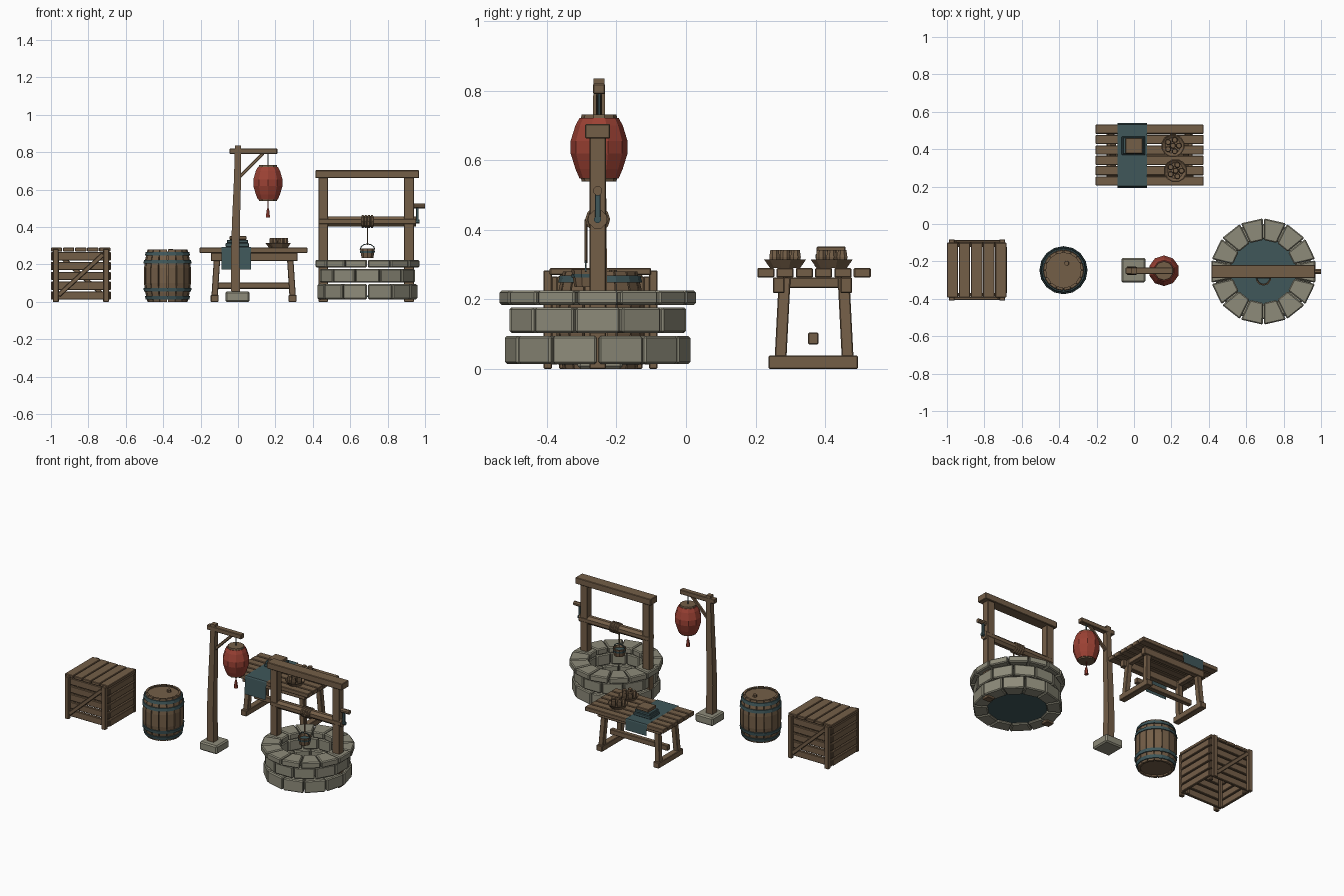
import bpy, bmesh, math
from mathutils import Vector, Matrix

if "Cube" in bpy.data.objects:
    bpy.data.objects.remove(bpy.data.objects["Cube"])

def mat(name, c):
    m = bpy.data.materials.new(name)
    m.diffuse_color = (*c, 1)
    m.use_nodes = True
    m.node_tree.nodes["Principled BSDF"].inputs["Base Color"].default_value = m.diffuse_color
    return m

WOOD = mat("weathered_wood", (0.175, 0.113, 0.064))
STONE = mat("grey_stone", (0.27, 0.26, 0.195))
TEAL = mat("dark_teal", (0.05, 0.095, 0.102))
RED = mat("lantern_red", (0.33, 0.053, 0.034))

def finish(name, bm, m, bevel=0.0, matrix=None):
    bmesh.ops.remove_doubles(bm, verts=bm.verts, dist=1e-5)
    bmesh.ops.recalc_face_normals(bm, faces=bm.faces)
    if bevel:
        bmesh.ops.bevel(bm, geom=bm.edges[:], offset=bevel, segments=1, affect='EDGES')
    if matrix:
        bm.transform(matrix)
    me = bpy.data.meshes.new(name)
    bm.to_mesh(me)
    bm.free()
    me.materials.append(m)
    ob = bpy.data.objects.new(name, me)
    bpy.context.collection.objects.link(ob)
    return ob

def box(name, x0, x1, y0, y1, z0, z1, m=WOOD, bevel=0.003):
    bm = bmesh.new()
    bmesh.ops.create_cube(bm, size=1)
    bm.transform(Matrix.Translation(((x0+x1)/2, (y0+y1)/2, (z0+z1)/2))
                 @ Matrix.Diagonal((x1-x0, y1-y0, z1-z0, 1)))
    return finish(name, bm, m, bevel)

def beam(name, p, q, w, d, m=WOOD, bevel=0.003):
    """Rectangular bar from p to q; w is its depth along y or x, d the other."""
    p, q = Vector(p), Vector(q)
    z = (q - p).normalized()
    x = Vector((0, 1, 0)) if abs(z.y) < 0.01 else Vector((1, 0, 0))
    y = z.cross(x)
    rot = Matrix((x, y, z)).transposed().to_4x4()
    bm = bmesh.new()
    bmesh.ops.create_cube(bm, size=1)
    bm.transform(Matrix.Translation((p+q)/2) @ rot @ Matrix.Diagonal((w, d, (q-p).length, 1)))
    return finish(name, bm, m, bevel)

def loft(rings, closed=False):
    """Bridge rings of points; open lofts get end caps."""
    bm = bmesh.new()
    vs = [[bm.verts.new(p) for p in r] for r in rings]
    n = len(vs[0])
    pairs = list(zip(vs, vs[1:])) + ([(vs[-1], vs[0])] if closed else [])
    for a, b in pairs:
        for i in range(n):
            bm.faces.new((a[i], a[(i+1) % n], b[(i+1) % n], b[i]))
    if not closed:
        bm.faces.new(vs[0])
        bm.faces.new(vs[-1])
    return bm

def lathe(name, c, prof, n, m, closed=False, matrix=None, phase=0.5):
    """Turn (radius, z) points about the vertical through c."""
    rings = [[(r*math.cos((i+phase)*math.tau/n), r*math.sin((i+phase)*math.tau/n), z)
              for i in range(n)] for r, z in prof]
    return finish(name, loft(rings, closed), m, 0, Matrix.Translation(c) @ (matrix or Matrix()))

def arc_block(name, c, levels, a0, a1, m, bevel):
    """Wedge between two angles; levels are (z, inner radius, outer radius)."""
    rings = [[(c[0]+r*math.cos(a), c[1]+r*math.sin(a), z)
              for r, a in ((ri, a0), (ro, a0), (ro, a1), (ri, a1))] for z, ri, ro in levels]
    return finish(name, loft(rings), m, bevel)

ALONG_X = Matrix.Rotation(math.pi/2, 4, 'Y')

# ---- crate: slatted walls, posts and diagonal braces front and back
for i in range(5):
    z = 0.012 + i*0.0525
    for y in (-0.387, -0.122):
        box("crate_face_slat", -0.995, -0.685, y, y+0.018, z, z+0.044)
    for x in (-1.0, -0.698):
        box("crate_side_slat", x, x+0.018, -0.372, -0.12, z, z+0.044)
    x = -1.0 + i*0.0645
    box("crate_top_plank", x, x+0.06, -0.392, -0.1, 0.27, 0.29)
for y, s in ((-0.398, 1), (-0.094, -1)):
    for x in (-0.99, -0.72):
        box("crate_post", x, x+0.03, y-0.012, y+0.012, 0, 0.283)
    beam("crate_brace", (-0.84-s*0.12, y, 0.035), (-0.84+s*0.12, y, 0.255), 0.018, 0.024)
for x in (-0.978, -0.722):
    for y in (-0.365, -0.145):
        box("crate_inner_post", x, x+0.02, y, y+0.02, 0.0, 0.27)

# ---- barrel: curved staves, hoops, heads and bung
BC = (-0.377, -0.247, 0)
def barrel_r(z):
    return 0.127 - 0.02*((z-0.14)/0.14)**2
N = 16
for i in range(N):
    a = i*math.tau/N
    lev = [(z, barrel_r(z)-0.014, barrel_r(z)) for z in (0, 0.05, 0.1, 0.18, 0.23, 0.28)]
    arc_block("barrel_stave", BC, lev, a+0.02, a+math.tau/N-0.02, WOOD, 0)
for z in (0.012, 0.055, 0.205, 0.248):
    ra, rb = barrel_r(z), barrel_r(z+0.02)
    lathe("barrel_hoop", BC, [(ra-0.006, z), (ra+0.006, z), (rb+0.006, z+0.02), (rb-0.006, z+0.02)],
          N, TEAL, True, phase=0)
for z in (0.012, 0.258):
    lathe("barrel_head", BC, [(0.1, z), (0.1, z+0.012)], N, WOOD)
lathe("barrel_lining", BC, [(0.096, 0.015), (0.112, 0.14), (0.096, 0.26)], N, WOOD, phase=0)
lathe("barrel_bung", (-0.36, -0.21, 0), [(0.014, 0.265), (0.012, 0.284)], 8, WOOD)

# ---- lantern post: stone foot, bent post, arm and brace
PY = -0.25
box("post_foot", -0.068, 0.062, -0.312, -0.182, 0, 0.056, STONE, 0.008)
rings = [[(x+sx*w, PY+sy*w, z) for sx, sy in ((-1, -1), (1, -1), (1, 1), (-1, 1))]
         for z, x, w in ((0.05, -0.012, 0.024), (0.25, -0.015, 0.023), (0.45, -0.01, 0.021),
                         (0.65, -0.003, 0.019), (0.835, 0.0, 0.016))]
finish("lantern_post", loft(rings), WOOD)
box("lantern_arm", -0.045, 0.21, PY-0.017, PY+0.017, 0.79, 0.82)
beam("lantern_brace", (0.01, PY, 0.67), (0.135, PY, 0.795), 0.018, 0.018)

# ---- lantern
LC = (0.16, PY, 0)
lathe("lantern_hanger", LC, [(0.004, 0.72), (0.004, 0.8)], 6, TEAL)
lathe("lantern_shade", LC, [(0.056, 0.547), (0.068, 0.575), (0.082, 0.62), (0.082, 0.655),
                            (0.068, 0.7), (0.056, 0.722)], 10, RED)
lathe("lantern_top_cap", LC, [(0.053, 0.716), (0.05, 0.732)], 10, WOOD)
lathe("lantern_bottom_cap", LC, [(0.05, 0.539), (0.053, 0.553)], 10, WOOD)
lathe("tassel_cord", LC, [(0.003, 0.49), (0.003, 0.545)], 6, RED)
lathe("tassel", LC, [(0.013, 0.45), (0.009, 0.485), (0.005, 0.5)], 6, RED)

# ---- table: planks, rails, splayed legs, feet and stretcher
for i in range(6):
    y = 0.205 + i*0.0555
    box("table_plank", -0.205, 0.372, y, y+0.049, 0.262, 0.29)
for y in (0.25, 0.444):
    box("table_rail", -0.145, 0.318, y, y+0.034, 0.218, 0.263)
for xb, xt in ((-0.125, -0.11), (0.292, 0.277)):
    box("table_foot", xb-0.021, xb+0.021, 0.237, 0.495, 0, 0.038)
    for yb, yt in ((0.272, 0.284), (0.465, 0.453)):
        beam("table_leg", (xb, yb, 0.03), (xt, yt, 0.264), 0.034, 0.034)
    box("table_cross_rail", xt-0.015, xt+0.015, 0.25, 0.478, 0.232, 0.263)
box("table_stretcher", -0.13, 0.295, 0.351, 0.381, 0.07, 0.104)

# ---- cloth runner draped over both edges
bm = bmesh.new()
path = [(0.192, 0.174), (0.2, 0.285), (0.204, 0.293), (0.532, 0.293), (0.535, 0.285), (0.54, 0.22)]
vs = [[bm.verts.new((x, y, z)) for x in (-0.087, 0.069)] for y, z in path]
for a, b in zip(vs, vs[1:]):
    bm.faces.new((a[0], a[1], b[1], b[0]))
bmesh.ops.solidify(bm, geom=bm.faces[:], thickness=0.003)
finish("table_cloth", bm, TEAL)

# ---- stack on the cloth
box("stack_lower", -0.066, 0.06, 0.369, 0.467, 0.294, 0.314, TEAL)
box("stack_middle", -0.06, 0.054, 0.373, 0.463, 0.314, 0.332, TEAL)
box("stack_top", -0.045, 0.046, 0.376, 0.459, 0.332, 0.352, WOOD)

# ---- plates with small round loaves
for x, y in ((0.208, 0.419), (0.222, 0.285)):
    lathe("plate", (x, y, 0), [(0.045, 0.29), (0.063, 0.315), (0.058, 0.315), (0.042, 0.302)], 12, WOOD)
    for k in range(6):
        a = k*math.tau/5
        r = 0.032 if k < 5 else 0
        lathe("loaf", (x+r*math.cos(a), y+r*math.sin(a), 0),
              [(0.014, 0.3), (0.016, 0.322), (0.013, 0.342)], 8, WOOD)

# ---- well: three stone courses and water
WC = (0.692, -0.254, 0)
for name, n, off, z0, z1, ri, ro in (("well_base_stone", 12, 0, 0.014, 0.095, 0.18, 0.268),
                                     ("well_middle_stone", 12, 0.5, 0.103, 0.177, 0.18, 0.262),
                                     ("well_cap_stone", 14, 0.5, 0.184, 0.225, 0.168, 0.284)):
    for i in range(n):
        a0 = (i+off)*math.tau/n
        arc_block(name, WC, [(z0, ri, ro), (z1, ri, ro)], a0+0.012, a0+math.tau/n-0.012, STONE, 0.006)
lathe("well_water", WC, [(0.19, 0.025), (0.19, 0.035)], 24, TEAL)

# ---- well frame and windlass
WY = WC[1]
for x in (0.43, 0.888):
    box("well_post", x, x+0.052, WY-0.024, WY+0.024, 0, 0.665)
box("well_top_beam", 0.414, 0.968, WY-0.036, WY+0.036, 0.662, 0.704)
lathe("windlass_roller", (0.692, WY, 0.43), [(0.028, -0.26), (0.028, 0.26)], 8, WOOD, matrix=ALONG_X)
for k in range(4):
    x = 0.667 + k*0.0165
    lathe("rope_turn", (x, WY, 0.43), [(0.03, -0.008), (0.036, -0.004), (0.036, 0.004), (0.03, 0.008)],
          10, WOOD, matrix=ALONG_X)
lathe("crank_axle", (0.95, WY, 0.43), [(0.011, -0.02), (0.011, 0.02)], 8, TEAL, matrix=ALONG_X)
box("crank_arm", 0.952, 0.966, WY-0.008, WY+0.008, 0.422, 0.515, TEAL, 0.002)
lathe("crank_grip", (0.97, WY, 0.512), [(0.014, -0.03), (0.014, 0.03)], 8, WOOD, matrix=ALONG_X)

# ---- rope and bucket
BY = -0.288
lathe("well_rope", (0.692, BY, 0), [(0.004, 0.305), (0.004, 0.43)], 6, WOOD)
lathe("bucket", (0.692, BY, 0), [(0.033, 0.235), (0.042, 0.285), (0.036, 0.285), (0.029, 0.243)], 10, WOOD)
lathe("bucket_band", (0.692, BY, 0), [(0.037, 0.262), (0.0405, 0.262), (0.042, 0.272), (0.038, 0.272)],
      10, TEAL, True)
lathe("bucket_water", (0.692, BY, 0), [(0.03, 0.262), (0.033, 0.27)], 10, TEAL)
pts = [(0.692+0.039*math.cos(a), BY, 0.28+0.03*math.sin(a)) for a in [k*math.pi/6 for k in range(7)]]
for p, q in zip(pts, pts[1:]):
    beam("bucket_handle", p, q, 0.005, 0.005, TEAL, 0)
